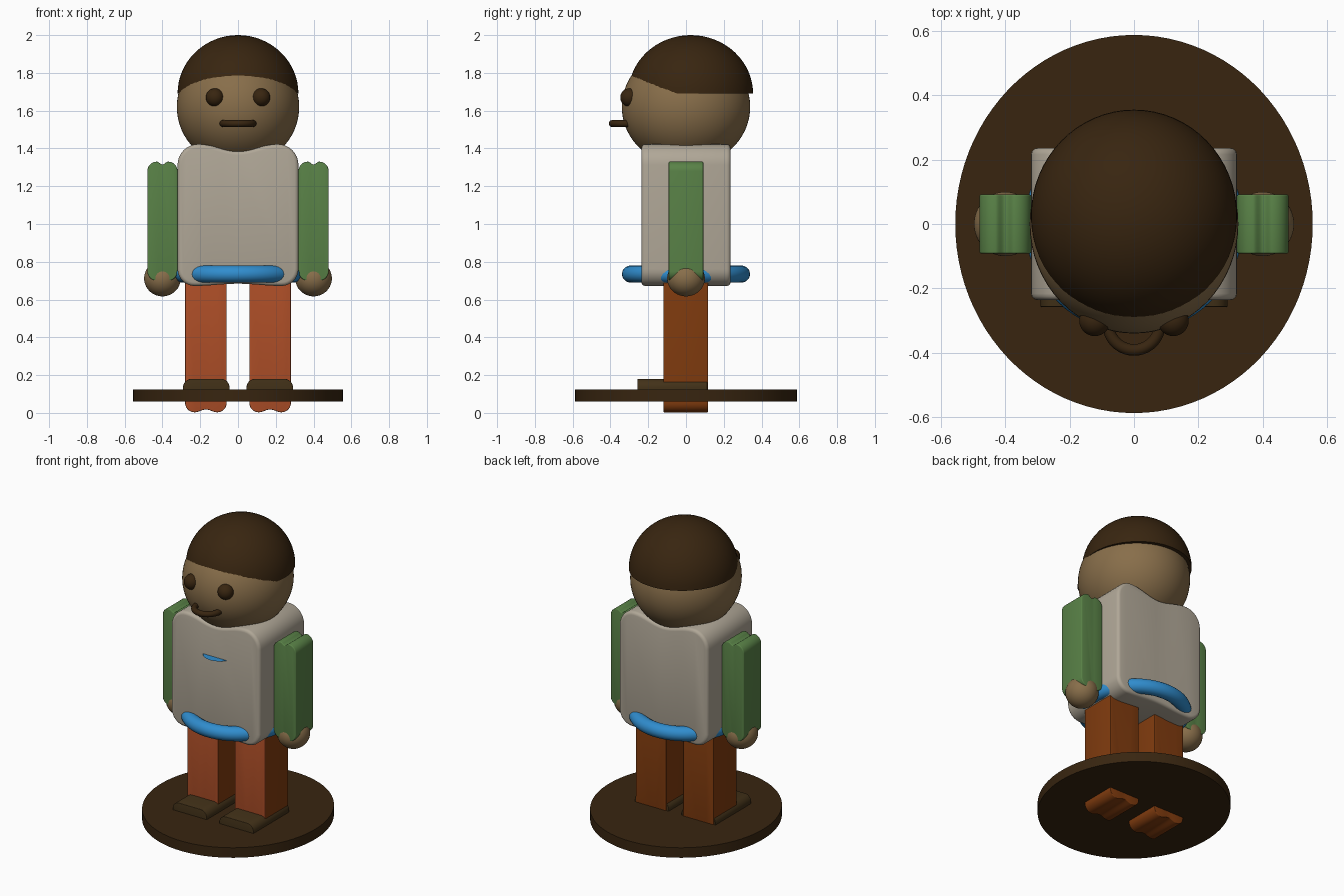
import bpy, bmesh, math
from mathutils import Vector

cube = bpy.data.objects.get("Cube")
if cube:
    bpy.data.objects.remove(cube, do_unlink=True)


def material(name, r, g, b):
    lin = [((c / 255 + 0.055) / 1.055) ** 2.4 for c in (r, g, b)] + [1]
    m = bpy.data.materials.new(name)
    m.use_nodes = True
    m.diffuse_color = lin
    m.node_tree.nodes["Principled BSDF"].inputs["Base Color"].default_value = lin
    return m


skin = material("skin tan", 136, 110, 74)
hair_brown = material("dark brown", 56, 37, 16)
shoe_brown = material("shoe brown", 66, 49, 24)
cream = material("shirt cream", 176, 167, 151)
green = material("sleeve green", 89, 130, 71)
blue = material("belt blue", 48, 141, 206)
rust = material("trouser rust", 173, 78, 39)
rust_dark = material("trouser brown", 128, 59, 14)


def finish(ob, name, *mats):
    ob.name = ob.data.name = name
    for m in mats:
        ob.data.materials.append(m)
    bpy.ops.object.select_all(action="DESELECT")
    ob.select_set(True)
    bpy.context.view_layer.objects.active = ob
    bpy.ops.object.shade_smooth_by_angle(angle=math.radians(38))
    return ob


def from_bmesh(bm, name, *mats):
    bmesh.ops.recalc_face_normals(bm, faces=bm.faces)
    me = bpy.data.meshes.new(name)
    bm.to_mesh(me)
    bm.free()
    ob = bpy.data.objects.new(name, me)
    bpy.context.collection.objects.link(ob)
    return finish(ob, name, *mats)


def ellipsoid(name, centre, radii, mat, half=False):
    bm = bmesh.new()
    bmesh.ops.create_uvsphere(bm, u_segments=64, v_segments=32, radius=1)
    if half:
        cut = bmesh.ops.bisect_plane(bm, geom=bm.verts[:] + bm.edges[:] + bm.faces[:], dist=1e-4,
                                     plane_co=(0, 0, 0), plane_no=(0, 0, 1), clear_inner=True)
        rim = [e for e in bm.edges if e.is_boundary]
        bmesh.ops.holes_fill(bm, edges=rim)
    for v in bm.verts:
        v.co = Vector(c + r * p for c, r, p in zip(centre, radii, v.co))
    return from_bmesh(bm, name, mat)


def edge_profile(w, r, dip, steps=8):
    """Rounded end from +w to -w, with a soft hollow in the middle; height 0 is the crest."""
    pts = [(w - r + r * math.cos(a), -r + r * math.sin(a))
           for a in (math.pi / 2 * i / steps for i in range(steps + 1))]
    flat = w - r
    mid = [(flat * (1 - i / steps), -dip * (1 - math.cos(math.pi * i / steps)) / 2)
           for i in range(1, steps)]
    right = pts + mid
    return right + [(0, -dip)] + [(-x, z) for x, z in reversed(right)]


def slab(name, x, w, y0, y1, z0, z1, top, bottom, bevel, *mats):
    """Front profile with rounded ends, pulled from y0 to y1; top and bottom are (radius, dip)."""
    pts = [(px, z1 + pz) for px, pz in edge_profile(w, *top)]
    pts += [(-px, z0 - pz) for px, pz in edge_profile(w, *bottom)]
    bm = bmesh.new()
    front = bm.faces.new([bm.verts.new((x + px, y0, pz)) for px, pz in pts])
    out = bmesh.ops.extrude_face_region(bm, geom=[front], use_keep_orig=True)
    moved = [g for g in out["geom"] if isinstance(g, bmesh.types.BMVert)]
    bmesh.ops.translate(bm, verts=moved, vec=(0, y1 - y0, 0))
    bmesh.ops.recalc_face_normals(bm, faces=bm.faces)
    rims = {e for f in bm.faces if len(f.verts) > 4 for e in f.edges}
    bmesh.ops.bevel(bm, geom=list(rims), offset=bevel, segments=3, profile=0.5, affect="EDGES")
    bm.normal_update()
    if len(mats) > 1:
        for f in bm.faces:
            f.material_index = 1 if f.normal.y < -0.7 else 0
    return from_bmesh(bm, name, *mats)


def ring(name, centre, major, minor, mat):
    bpy.ops.mesh.primitive_torus_add(location=centre, major_radius=major, minor_radius=minor,
                                     major_segments=64, minor_segments=20)
    return finish(bpy.context.object, name, mat)


# Stand
bm = bmesh.new()
bmesh.ops.create_cone(bm, cap_ends=True, segments=96, radius1=1, radius2=1, depth=1)
bmesh.ops.scale(bm, verts=bm.verts, vec=(0.555, 0.587, 0.065))
bmesh.ops.translate(bm, verts=bm.verts, vec=(0, 0, 0.0925))
from_bmesh(bm, "stand", hair_brown)

# Limbs, mirrored
for side, s in (("left", 1), ("right", -1)):
    slab(side + "_leg", s * 0.17, 0.11, -0.12, 0.117, 0.003, 0.72,
         (0.02, 0), (0.05, 0.015), 0.004, rust_dark, rust)
    slab(side + "_shoe", s * 0.168, 0.123, -0.257, 0.113, 0.08, 0.18,
         (0.045, 0), (0.02, 0), 0.003, shoe_brown)
    slab(side + "_arm", s * 0.4, 0.08, -0.092, 0.092, 0.70, 1.33,
         (0.05, 0.015), (0.05, 0.015), 0.006, green)
    ellipsoid(side + "_hand", (s * 0.4, 0, 0.712), (0.097, 0.1, 0.095), skin)
    ellipsoid(side + "_eye", (s * 0.122, -0.3, 1.67), (0.048, 0.048, 0.048), hair_brown)

# Body
slab("torso", 0, 0.32, -0.236, 0.236, 0.672, 1.423, (0.11, 0.038), (0.09, 0.012), 0.02, cream)
ring("belt", (0, 0, 0.735), 0.294, 0.045, blue)

# Thin badge disc poking out of the chest
bm = bmesh.new()
bmesh.ops.create_circle(bm, cap_ends=True, segments=48, radius=0.097)
bmesh.ops.translate(bm, verts=bm.verts, vec=(0, -0.19, 1.187))
from_bmesh(bm, "chest_disc", blue)

# Head
ellipsoid("head", (0, 0, 1.62), (0.324, 0.34, 0.315), skin)
ellipsoid("hair", (0, 0.025, 1.69), (0.32, 0.33, 0.31), hair_brown, half=True)
ring("mouth", (0, -0.311, 1.532), 0.08, 0.018, hair_brown)
